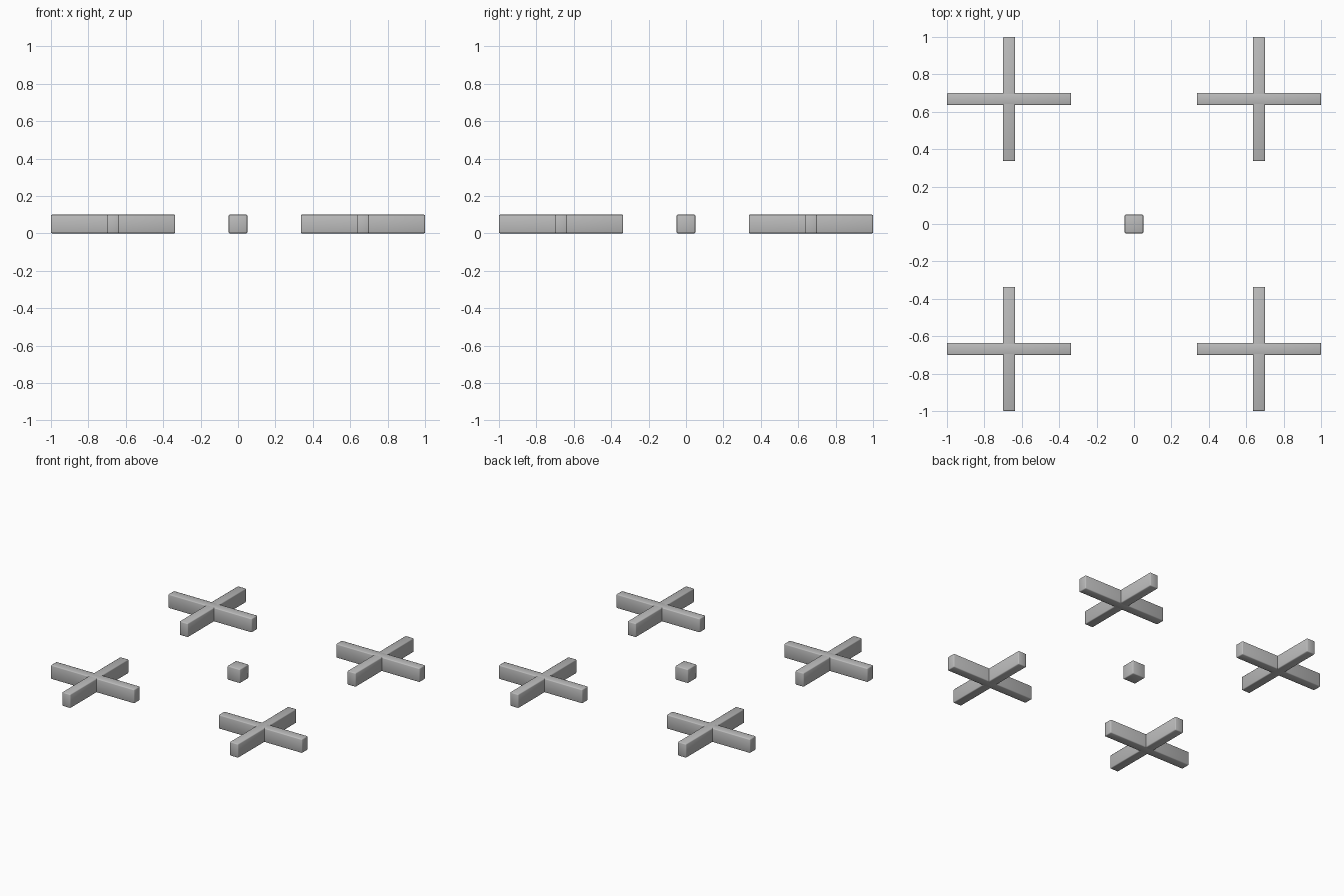
import bpy

cube = bpy.data.objects.get("Cube")
if cube:
    bpy.data.objects.remove(cube, do_unlink=True)

GREY = (0.5, 0.5, 0.5, 1)
grey = bpy.data.materials.new("plain grey")
grey.use_nodes = True
grey.diffuse_color = GREY
grey.node_tree.nodes["Principled BSDF"].inputs["Base Color"].default_value = GREY

HEIGHT = 0.1
THICK = 0.066
LENGTH = 0.664
OFFSET = 1 - LENGTH / 2


def bar(name, x, y, width, depth):
    """Softly bevelled box standing on the ground."""
    bpy.ops.mesh.primitive_cube_add(size=1, location=(x, y, HEIGHT / 2))
    obj = bpy.context.object
    obj.name = name
    obj.scale = (width, depth, HEIGHT)
    bpy.ops.object.transform_apply(location=False, rotation=False, scale=True)
    bevel = obj.modifiers.new("soft edges", "BEVEL")
    bevel.width = 0.006
    bevel.segments = 2
    obj.data.materials.append(grey)
    bpy.ops.object.shade_smooth()
    return obj


# Central block
bar("centre_block", 0, 0, HEIGHT, HEIGHT)

# Four corner crosses, each made of two crossing bars
for side, sx in (("left", 1), ("right", -1)):
    for end, sy in (("front", -1), ("back", 1)):
        x, y = sx * OFFSET, sy * OFFSET
        bar(f"{end}_{side}_cross_bar_x", x, y, LENGTH, THICK)
        bar(f"{end}_{side}_cross_bar_y", x, y, THICK, LENGTH)
